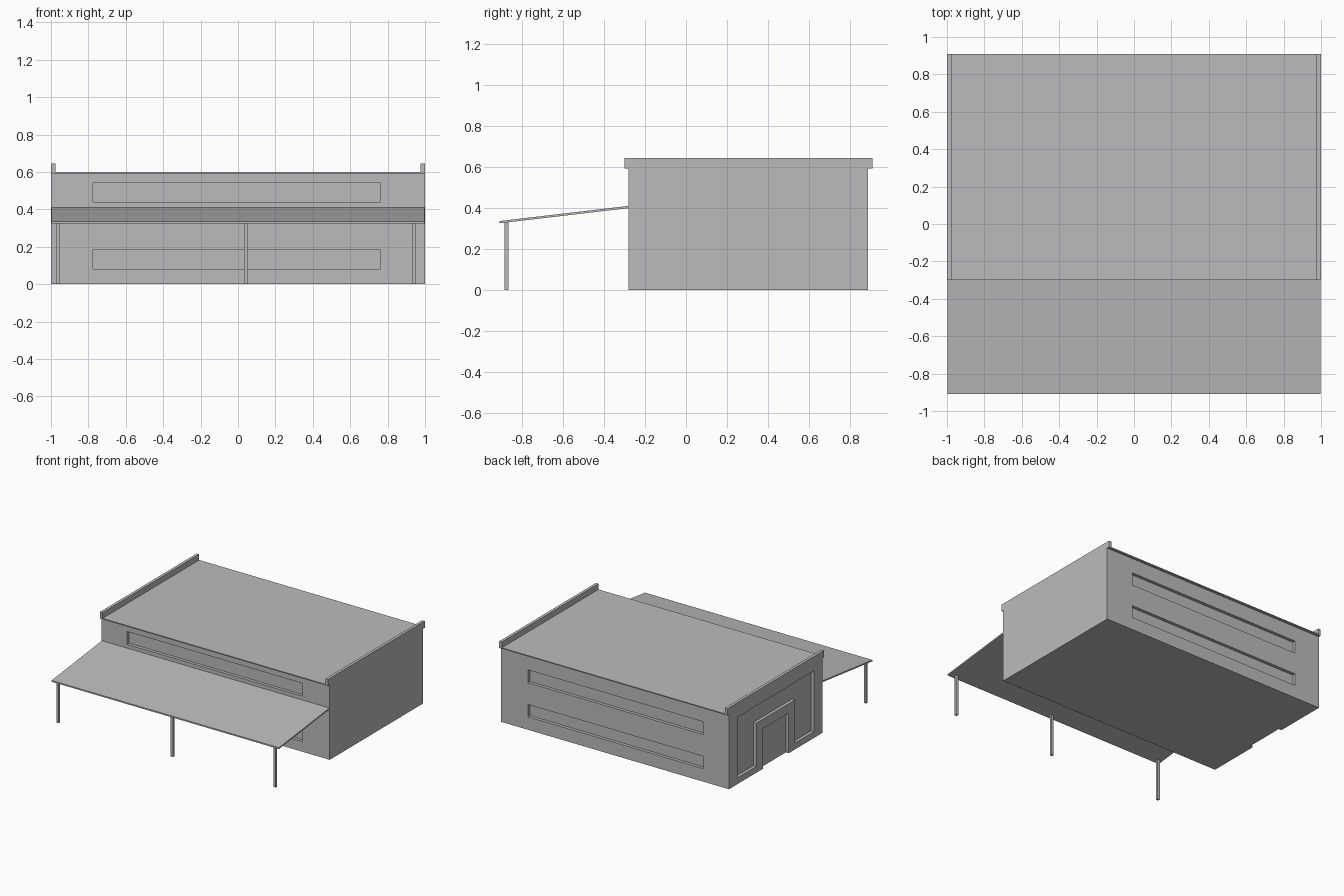
import bpy, bmesh
from mathutils import Vector

if "Cube" in bpy.data.objects:
    bpy.data.objects.remove(bpy.data.objects["Cube"], do_unlink=True)

GREY = (0.5, 0.5, 0.5, 1.0)
mat = bpy.data.materials.new("plain grey")
mat.use_nodes = True
mat.diffuse_color = GREY
mat.node_tree.nodes["Principled BSDF"].inputs["Base Color"].default_value = GREY


def prism(name, profile, x0, x1):
    """Extrude a (y, z) profile along x from x0 to x1."""
    bm = bmesh.new()
    face = bm.faces.new([bm.verts.new((x0, y, z)) for y, z in profile])
    moved = bmesh.ops.extrude_face_region(bm, geom=[face])["geom"]
    verts = [g for g in moved if isinstance(g, bmesh.types.BMVert)]
    bmesh.ops.translate(bm, verts=verts, vec=Vector((x1 - x0, 0, 0)))
    bmesh.ops.recalc_face_normals(bm, faces=bm.faces)
    mesh = bpy.data.meshes.new(name)
    bm.to_mesh(mesh)
    bm.free()
    mesh.materials.append(mat)
    obj = bpy.data.objects.new(name, mesh)
    bpy.context.collection.objects.link(obj)
    return obj


def box(name, x, y, z):
    return prism(name, [(y[0], z[0]), (y[1], z[0]), (y[1], z[1]), (y[0], z[1])], *x)


def cut(target, cutter):
    """Subtract the cutter from the target and discard it."""
    cutter.hide_render = True
    mod = target.modifiers.new("cut", "BOOLEAN")
    mod.operation = "DIFFERENCE"
    mod.solver = "EXACT"
    mod.object = cutter
    bpy.context.view_layer.objects.active = target
    bpy.ops.object.modifier_apply(modifier=mod.name)
    bpy.data.objects.remove(cutter, do_unlink=True)


FRONT, BACK, MID = -0.28, 0.89, 0.305
EAVE, ROOF, DEPTH = 0.592, 0.6, 0.025

# Main building with recessed window bands on front and back
walls = box("building_walls", (-1, 1), (FRONT, BACK), (0, EAVE))
window_x = (-0.775, 0.763)
for z in ((0.08, 0.182), (0.44, 0.542)):
    cut(walls, box("front_window_cutter", window_x, (FRONT - 0.1, FRONT + DEPTH), z))
for z in ((0.103, 0.2), (0.373, 0.474)):
    cut(walls, box("back_window_cutter", window_x, (BACK - DEPTH, BACK + 0.1), z))

# Entrance end: recessed panel stepping around a flush portal with a doorway
half = [(0.48, 0.53), (0.48, 0.05), (0.243, 0.05), (0.243, 0.393)]
panel = [(MID + d, z) for d, z in half] + [(MID - d, z) for d, z in reversed(half)]
cut(walls, prism("panel_cutter", panel, -1.1, -1 + DEPTH))
cut(walls, box("door_cutter", (-1.1, -1 + DEPTH), (MID - 0.162, MID + 0.162), (-0.1, 0.318)))

# Thin overhanging roof and end parapets
roof_y = (FRONT - 0.02, BACK + 0.02)
box("roof_slab", (-1, 1), roof_y, (EAVE, ROOF))
for side, x in (("right", (-1, -0.977)), ("left", (0.977, 1))):
    box(side + "_parapet", x, roof_y, (EAVE, 0.645))

# Sloping front canopy on three posts
prism("canopy", [(-0.91, 0.325), (FRONT, 0.399), (FRONT, 0.41), (-0.91, 0.336)], -0.997, 0.997)
for name, x in (("right", -0.962), ("middle", 0.041), ("left", 0.941)):
    box(name + "_canopy_post", (x - 0.01, x + 0.01), (-0.887, -0.868), (0, 0.33))
